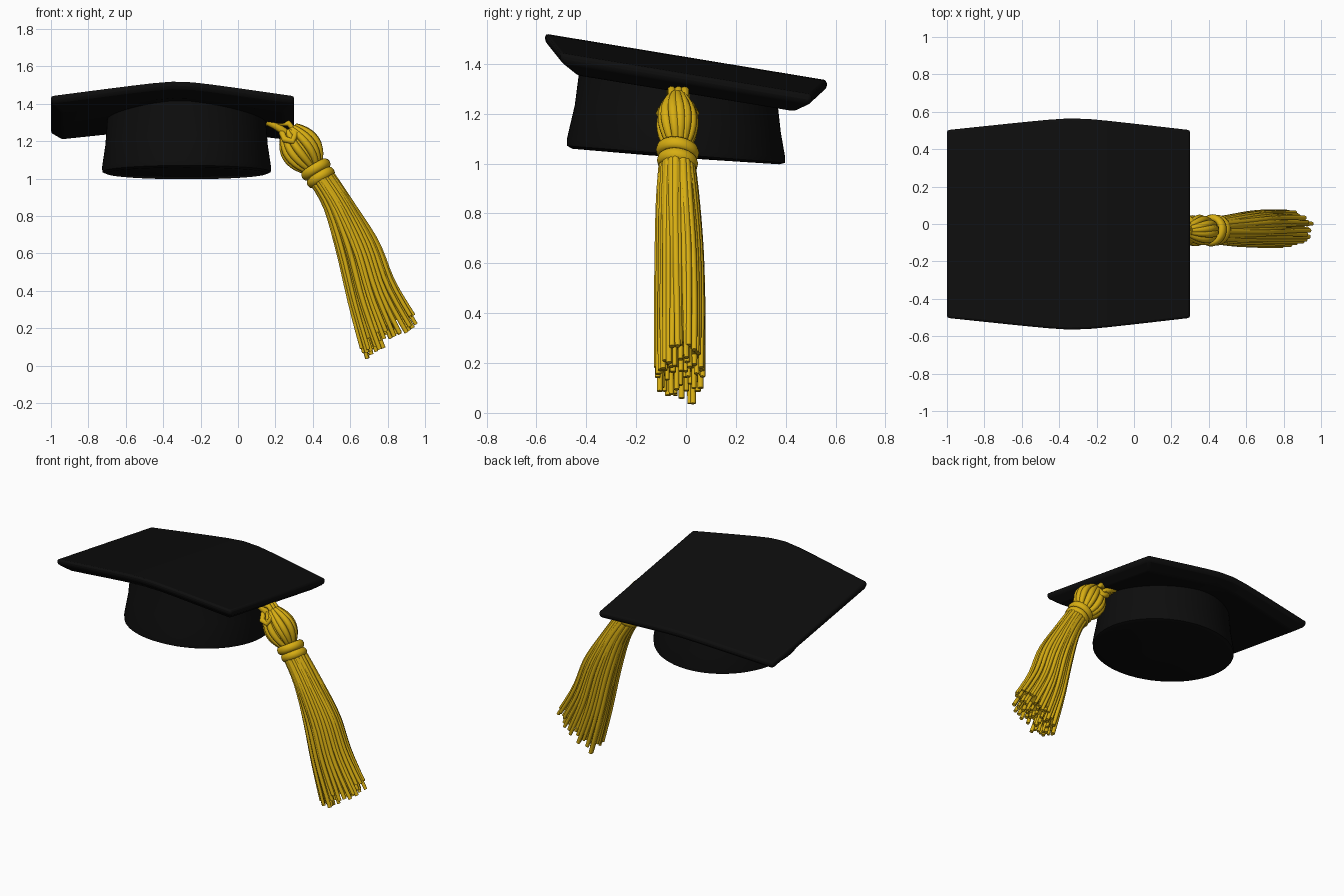
import bpy, bmesh, math, random
from mathutils import Vector

if "Cube" in bpy.data.objects:
    bpy.data.objects.remove(bpy.data.objects["Cube"])

random.seed(4)


def material(name, rgb):
    m = bpy.data.materials.new(name)
    m.diffuse_color = (*rgb, 1)
    m.use_nodes = True
    m.node_tree.nodes["Principled BSDF"].inputs["Base Color"].default_value = m.diffuse_color
    return m


BLACK = material("black cloth", (0.004, 0.004, 0.004))
GOLD = material("gold thread", (0.68, 0.42, 0.006))


def finish(name, bm, mat, angle=40, bevel=0):
    bmesh.ops.recalc_face_normals(bm, faces=bm.faces)
    me = bpy.data.meshes.new(name)
    bm.to_mesh(me)
    bm.free()
    me.materials.append(mat)
    ob = bpy.data.objects.new(name, me)
    bpy.context.collection.objects.link(ob)
    if bevel:
        b = ob.modifiers.new("soft edges", 'BEVEL')
        b.width, b.segments = bevel, 2
    bpy.ops.object.select_all(action='DESELECT')
    ob.select_set(True)
    bpy.context.view_layer.objects.active = ob
    bpy.ops.object.shade_smooth_by_angle(angle=math.radians(angle))
    return ob


def loft(bm, rings, caps=True):
    """Skin a list of closed rings of points."""
    vs = [[bm.verts.new(p) for p in r] for r in rings]
    n = len(vs[0])
    for a, b in zip(vs, vs[1:]):
        for i in range(n):
            j = (i + 1) % n
            bm.faces.new((a[i], a[j], b[j], b[i]))
    if caps:
        bm.faces.new(vs[0])
        bm.faces.new(vs[-1])
    return vs


def tube(bm, path, radius, sides=7):
    """Round tube along a path; radius may be a number or a list."""
    path = [Vector(p) for p in path]
    rings = []
    for i, p in enumerate(path):
        d = (path[min(i + 1, len(path) - 1)] - path[max(i - 1, 0)]).normalized()
        u = d.cross(Vector((0.25, 1, 0.1))).normalized()
        v = d.cross(u)
        r = radius[i] if isinstance(radius, list) else radius
        rings.append([p + r * (u * math.cos(a) + v * math.sin(a))
                      for a in (math.tau * k / sides for k in range(sides))])
    loft(bm, rings)


def sample(pts, t):
    """Smooth (Catmull-Rom) point on a polyline, t from 0 to 1."""
    f = t * (len(pts) - 1)
    i = min(int(f), len(pts) - 2)
    f -= i
    p = [Vector(pts[max(0, min(len(pts) - 1, i + k))]) for k in (-1, 0, 1, 2)]
    return 0.5 * (2 * p[1] + (p[2] - p[0]) * f
                  + (2 * p[0] - 5 * p[1] + 4 * p[2] - p[3]) * f * f
                  + (3 * p[1] - p[0] - 3 * p[2] + p[3]) * f ** 3)


# Square board: tilted down to the back, folded gently along its middle
bm = bmesh.new()
sections = []
RIDGE, N = -0.32, 12
for k in range(N + 1):
    x = -1 + 1.3 * k / N
    s = abs(x - RIDGE) / (0.68 if x < RIDGE else 0.62)
    s = (math.sqrt(s * s + 0.02) - 0.141) / 0.869
    hy = 0.565 - 0.063 * s
    xb = -0.35 + (x + 0.35) * 0.91

    def pt(px, y, down):
        return (px, y, 1.428 - 0.165 * y - 0.068 * s - down)
    sections.append([pt(x, -hy, 0), pt(x, hy, 0), pt(x, hy, 0.035),
                     pt(xb, hy - 0.07, 0.08), pt(xb, -hy + 0.07, 0.08),
                     pt(x, -hy, 0.035)])
rows = loft(bm, sections, caps=False)
for r in (rows[0], rows[-1]):
    bm.faces.new((r[0], r[1], r[2], r[5]))
    bm.faces.new((r[5], r[2], r[3], r[4]))
finish("board", bm, BLACK, 35, 0.012)

# Skull cap: flared band with a closed underside
bm = bmesh.new()
rings = []
# centre y, centre z, radius x, radius y, slope along y
for cy, cz, rx, ry, sl in ((-0.04, 1.025, 0.12, 0.12, -0.075),
                           (-0.04, 1.028, 0.43, 0.415, -0.075),
                           (-0.04, 1.037, 0.45, 0.437, -0.078),
                           (-0.04, 1.06, 0.452, 0.438, -0.085),
                           (-0.033, 1.18, 0.434, 0.413, -0.13),
                           (-0.03, 1.37, 0.42, 0.39, -0.165)):
    rings.append([(-0.275 + rx * math.cos(a), cy + ry * math.sin(a),
                   cz + sl * ry * math.sin(a))
                  for a in (math.tau * i / 64 for i in range(64))])
loft(bm, rings)
finish("skull_cap", bm, BLACK, 40)

# Tassel skirt: strands spread between a left and a right outline
LEFT = [(0.37, 0, 1.0), (0.455, 0, 0.85), (0.52, 0, 0.6), (0.585, 0, 0.3), (0.655, 0, 0.01)]
RIGHT = [(0.49, 0, 1.05), (0.62, 0, 0.86), (0.755, 0, 0.66), (0.845, 0, 0.45), (0.985, 0, 0.23)]
DEPTH = [(-0.034, 0.062, 0), (-0.03, 0.082, 0), (-0.024, 0.096, 0),
         (-0.022, 0.102, 0), (-0.022, 0.102, 0)]


def skirt(a, r, t):
    l, rt, d = sample(LEFT, t), sample(RIGHT, t), sample(DEPTH, t)
    p = (l + rt) / 2 + (rt - l) / 2 * r * math.cos(a)
    p.y = d.x + d.y * r * math.sin(a)
    return p


bm = bmesh.new()
for count, r in ((32, 0.88), (18, 0.62), (8, 0.3)):
    for i in range(count):
        a = math.tau * (i + random.uniform(-0.25, 0.25)) / count
        end = random.uniform(0.91, 1.0)
        wob, ph = random.uniform(0.0, 0.05), random.uniform(0, 6)
        rad = random.uniform(0.013, 0.018)
        rr = r * random.uniform(0.95, 1.06)
        path = [skirt(a + wob * math.sin(ph + 6 * t), rr, t)
                for t in (end * k / 14 for k in range(15))]
        tube(bm, path, [rad * (1 - 0.3 * k / 14) for k in range(15)])
finish("tassel_strands", bm, GOLD, 60)

bm = bmesh.new()
loft(bm, [[skirt(math.tau * i / 28, 0.84, 0.9 * k / 12) for i in range(28)]
          for k in range(13)])
finish("tassel_core", bm, GOLD, 60)

# Local frame of the tassel's top: axis points down and outwards
AXIS = Vector((0.52, 0, -0.854))
SIDE = Vector((0.854, 0, 0.52))
DEEP = Vector((0, 1, 0))

# Binding: two wraps round the neck
bm = bmesh.new()
for off, rad, thick in ((-0.022, 0.066, 0.027), (0.028, 0.062, 0.027)):
    c = Vector((0.428, -0.034, 1.03)) + AXIS * off
    rings = []
    for i in range(33):
        a = math.tau * i / 32
        out = SIDE * math.cos(a) + DEEP * math.sin(a)
        m = c + out * rad + AXIS * 0.008 * math.sin(a)
        rings.append([m + thick * (out * math.cos(b) * 0.75 + AXIS * math.sin(b))
                      for b in (math.tau * j / 10 for j in range(10))])
    loft(bm, rings, caps=False)
bmesh.ops.remove_doubles(bm, verts=bm.verts, dist=1e-5)
finish("tassel_binding", bm, GOLD, 60)

# Head: folded strands bulging round a core, gathered at both ends
HEAD = Vector((0.335, -0.035, 1.165))
bm = bmesh.new()


def head(a, t, grow):
    w = math.sin(math.pi * (0.1 + 0.78 * t)) ** 0.75
    return (HEAD + AXIS * (-0.115 + 0.24 * t)
            + SIDE * math.cos(a) * 0.092 * w * grow
            + DEEP * math.sin(a) * 0.064 * w * grow)


for i in range(14):
    a = math.tau * (i + random.uniform(-0.2, 0.2)) / 14
    tube(bm, [head(a + 0.25 * t, t, 1) for t in (k / 10 for k in range(11))],
         [0.014 + 0.008 * math.sin(math.pi * k / 10) for k in range(11)])
loft(bm, [[head(math.tau * i / 20, k / 10, 0.95) for i in range(20)]
          for k in range(11)])
finish("tassel_head", bm, GOLD, 60)

# Cord loop tying the head to the underside of the board
bm = bmesh.new()
for y in (-0.058, -0.03, -0.004):
    tube(bm, [(0.155, y, 1.305), (0.20, y, 1.283), (0.25, y, 1.25),
              (0.29, -0.034, 1.215)], 0.021, 8)
    tube(bm, [(0.19, y, 1.30), (0.27, y, 1.295), (0.30, y, 1.26),
              (0.31, -0.034, 1.22)], 0.016, 8)
finish("cord_loop", bm, GOLD, 60)

# Small knot at the top of the head
bm = bmesh.new()
for s in (-1, 1):
    tube(bm, [(0.235, -0.034 + s * 0.03, 1.245), (0.25, -0.034 + s * 0.066, 1.21),
              (0.29, -0.034 + s * 0.07, 1.20), (0.31, -0.034 + s * 0.05, 1.235),
              (0.28, -0.034 + s * 0.02, 1.26)], 0.018, 8)
finish("cord_knot", bm, GOLD, 60)
